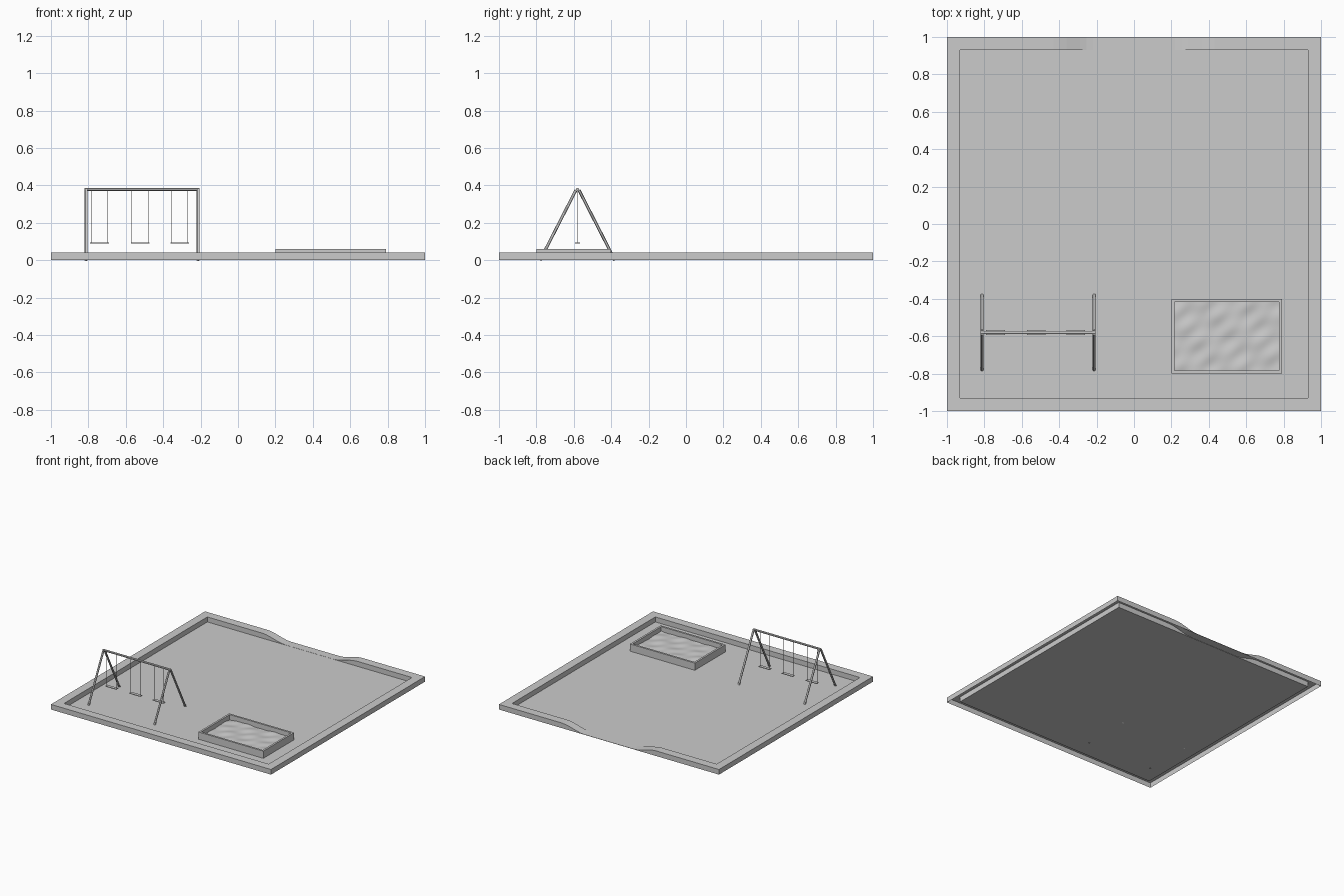
import bpy, bmesh, math
from mathutils import Vector

if "Cube" in bpy.data.objects:
    bpy.data.objects.remove(bpy.data.objects["Cube"])

CURB_H, OUT, INN = 0.042, 1.0, 0.93


def mesh_object(name, bm):
    bmesh.ops.recalc_face_normals(bm, faces=bm.faces)
    me = bpy.data.meshes.new(name)
    bm.to_mesh(me)
    bm.free()
    ob = bpy.data.objects.new(name, me)
    bpy.context.collection.objects.link(ob)
    return ob


def box(name, x0, x1, y0, y1, z0, z1):
    bm = bmesh.new()
    bmesh.ops.create_cube(bm, size=1)
    for v in bm.verts:
        v.co = ((x0 + x1) / 2 + v.co.x * (x1 - x0),
                (y0 + y1) / 2 + v.co.y * (y1 - y0),
                (z0 + z1) / 2 + v.co.z * (z1 - z0))
    return mesh_object(name, bm)


def rod(name, a, b, r, sides=12):
    a, b = Vector(a), Vector(b)
    bpy.ops.mesh.primitive_cylinder_add(vertices=sides, radius=r,
                                        depth=(b - a).length, location=(a + b) / 2)
    ob = bpy.context.object
    ob.name = name
    ob.rotation_euler = (b - a).to_track_quat('Z', 'Y').to_euler()
    bpy.ops.object.shade_smooth_by_angle()
    return ob


# Playground floor
bm = bmesh.new()
bmesh.ops.create_grid(bm, x_segments=1, y_segments=1, size=INN)
floor = mesh_object("playground_floor", bm)
for v in floor.data.vertices:
    v.co.z = 0.001

# Hollow kerb around the floor, dipping to an entrance at the back
path = [((-OUT, -OUT), (-INN, -INN), CURB_H), ((OUT, -OUT), (INN, -INN), CURB_H),
        ((OUT, OUT), (INN, INN), CURB_H)]
dip = []
for i in range(7):
    t = i / 6
    dip.append((0.43 - 0.21 * t, 0.002 + (CURB_H - 0.002) * (1 - t * t * (3 - 2 * t))))
for x, h in dip + [(-x, h) for x, h in reversed(dip)]:
    path.append(((x, OUT), (x, INN), h))
path.append(((-OUT, OUT), (-INN, INN), CURB_H))

bm = bmesh.new()
rings = [[bm.verts.new((*o, 0)), bm.verts.new((*o, h)),
          bm.verts.new((*n, h)), bm.verts.new((*n, 0))] for o, n, h in path]
for k, ring in enumerate(rings):
    nxt = rings[(k + 1) % len(rings)]
    for j in range(3):
        bm.faces.new((ring[j], nxt[j], nxt[j + 1], ring[j + 1]))
kerb = mesh_object("kerb", bm)

# Swing frame: top bar and two A-shaped ends
SY, TOP = -0.58, 0.378
rod("swing_top_bar", (-0.82, SY, TOP), (-0.205, SY, TOP), 0.008)
for side, x in (("left", -0.812), ("right", -0.213)):
    rod(side + "_front_leg", (x, SY - 0.008, TOP - 0.003), (x, -0.78, 0), 0.008)
    rod(side + "_back_leg", (x, SY + 0.008, TOP - 0.003), (x, -0.38, 0), 0.008)

# Three swings, each a thin seat on two ropes
for i, x in enumerate((-0.741, -0.523, -0.312)):
    box(f"swing_seat_{i + 1}", x - 0.05, x + 0.05, SY - 0.013, SY + 0.013, 0.089, 0.094)
    for s in (-1, 1):
        rod(f"swing_rope_{i + 1}", (x + s * 0.044, SY, 0.09),
            (x + s * 0.044, SY, TOP), 0.0015, 6)

# Sandbox walls: an open mitred frame
X0, X1, Y0, Y1, W, H = 0.2, 0.79, -0.8, -0.4, 0.016, 0.06
bm = bmesh.new()
rings = []
for sx, sy in ((0, 0), (1, 0), (1, 1), (0, 1)):
    ring = []
    for w, z in ((0, 0.001), (0, H), (W, H), (W, 0.001)):
        ring.append(bm.verts.new((X1 - w if sx else X0 + w, Y1 - w if sy else Y0 + w, z)))
    rings.append(ring)
for k in range(4):
    a, b = rings[k], rings[(k + 1) % 4]
    for j in range(4):
        bm.faces.new((a[j], b[j], b[(j + 1) % 4], a[(j + 1) % 4]))
mesh_object("sandbox_frame", bm)

# Gently rippled sand
bm = bmesh.new()
bmesh.ops.create_grid(bm, x_segments=40, y_segments=28, size=0.5)
for v in bm.verts:
    x = (X0 + X1) / 2 + v.co.x * (X1 - X0 - 2 * W)
    y = (Y0 + Y1) / 2 + v.co.y * (Y1 - Y0 - 2 * W)
    z = 0.022 + 0.003 * math.sin(38 * x - 52 * y) * math.cos(17 * x + 9 * y) \
        + 0.002 * math.sin(23 * x + 31 * y)
    v.co = (x, y, z)
for f in bm.faces:
    f.smooth = True
mesh_object("sand", bm)
